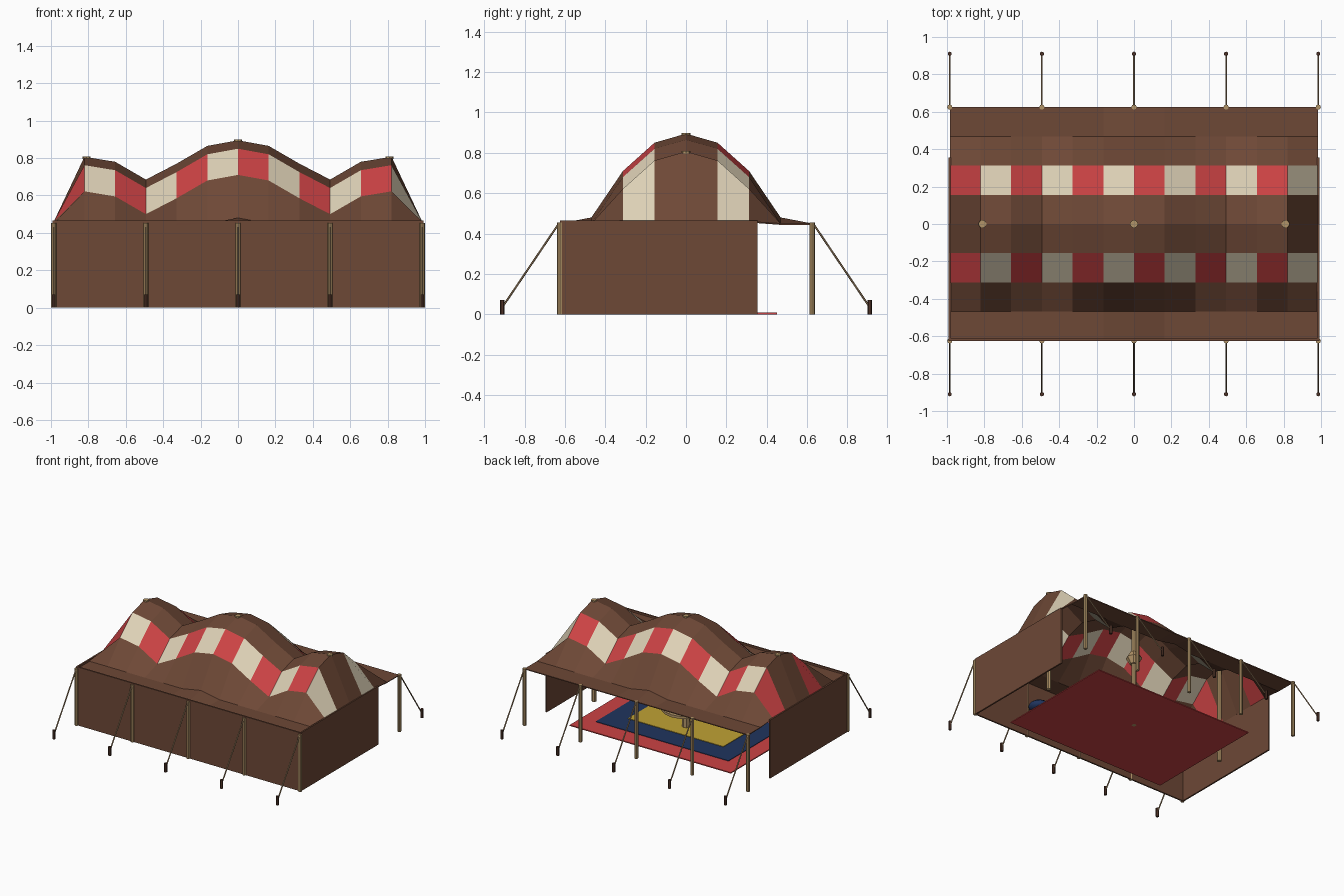
import bpy, bmesh
from mathutils import Vector

if "Cube" in bpy.data.objects:
    bpy.data.objects.remove(bpy.data.objects["Cube"], do_unlink=True)


def material(name, rgb):
    m = bpy.data.materials.new(name)
    m.use_nodes = True
    m.diffuse_color = (*rgb, 1)
    bsdf = next(n for n in m.node_tree.nodes if n.type == 'BSDF_PRINCIPLED')
    bsdf.inputs["Base Color"].default_value = (*rgb, 1)
    return m


BROWN = material("brown canvas", (0.155, 0.065, 0.037))
RED = material("red cloth", (0.60, 0.055, 0.058))
CREAM = material("cream cloth", (0.73, 0.64, 0.47))
WOOD = material("tan wood", (0.45, 0.30, 0.14))
ROPE = material("rope", (0.36, 0.24, 0.13))
STAKE = material("dark wood", (0.075, 0.032, 0.02))
BLUE = material("blue wool", (0.014, 0.034, 0.11))
GOLD = material("gold wool", (0.53, 0.36, 0.035))


def finish(name, bm, *mats):
    mesh = bpy.data.meshes.new(name)
    bm.to_mesh(mesh)
    bm.free()
    for m in mats:
        mesh.materials.append(m)
    ob = bpy.data.objects.new(name, mesh)
    bpy.context.collection.objects.link(ob)
    return ob


def box(name, lo, hi, mat):
    bm = bmesh.new()
    bmesh.ops.create_cube(bm, size=1)
    lo, hi = Vector(lo), Vector(hi)
    for v in bm.verts:
        v.co = (lo + hi) / 2 + v.co * (hi - lo)
    return finish(name, bm, mat)


def rod(name, a, b, r, mat, sides=8, r2=None):
    """Straight cylinder or cone between two points."""
    a, b = Vector(a), Vector(b)
    bm = bmesh.new()
    bmesh.ops.create_cone(bm, cap_ends=True, segments=sides, radius1=r,
                          radius2=r if r2 is None else r2, depth=(b - a).length)
    ob = finish(name, bm, mat)
    ob.location = (a + b) / 2
    ob.rotation_euler = (b - a).to_track_quat('Z', 'Y').to_euler()
    return ob


W, D, EAVE = 0.985, 0.625, 0.45
DX, DY = W / 6, D / 4

# Roof canopy: ridge heights from the centre outwards, dropping row by row
ridge = [0.895, 0.865, 0.77, 0.685, 0.78, 0.807, 0.46]
drop = [0, 0.045, 0.185, 0.415, 1]
bm = bmesh.new()
grid = {}
for i in range(-6, 7):
    for j in range(-4, 5):
        floor = 0.46 if abs(i) == 6 and abs(j) < 3 else EAVE
        z = max(floor, ridge[abs(i)] - drop[abs(j)])
        grid[i, j] = bm.verts.new((i * DX, j * DY, z))
for i in range(-6, 6):
    for j in range(-4, 4):
        f = bm.faces.new([grid[i, j], grid[i + 1, j],
                          grid[i + 1, j + 1], grid[i, j + 1]])
        if j in (-2, 1):
            f.material_index = 1 + i % 2
roof = finish("roof_canopy", bm, BROWN, RED, CREAM)
solid = roof.modifiers.new("cloth thickness", 'SOLIDIFY')
solid.thickness = 0.007

# Canvas walls on three sides
box("front_wall", (-W, -D, 0), (W, -D + 0.012, 0.465), BROWN)
for side, s in (("left", 1), ("right", -1)):
    box(side + "_wall", (s * W - 0.006, -D, 0), (s * W + 0.006, 0.355, 0.465), BROWN)

# Eave posts, guy ropes and ground stakes
for s, row in ((-1, "front"), (1, "back")):
    for k in range(-2, 3):
        x = k * W / 2
        rod(row + "_post", (x, s * D, 0), (x, s * D, EAVE + 0.004), 0.014, WOOD)
        rod(row + "_guy_rope", (x, s * (D + 0.008), EAVE - 0.005),
            (x, s * 0.91, 0.035), 0.005, ROPE, 6)
        rod(row + "_stake", (x, s * 0.91, 0), (x, s * 0.91, 0.07), 0.012, STAKE, 6)

# Main poles poking through the peaks
for x, top in ((-0.81, 0.808), (0, 0.899), (0.81, 0.808)):
    rod("main_pole", (x, 0, 0), (x, 0, top - 0.01), 0.018, WOOD)
    rod("pole_cap", (x, 0, top - 0.012), (x, 0, top), 0.022, WOOD)

# Layered rug
for n, (name, hx, hy, mat) in enumerate((("rug_border", 0.71, 0.5, RED),
                                         ("rug_middle", 0.585, 0.35, BLUE),
                                         ("rug_centre", 0.42, 0.18, GOLD))):
    top = 0.008 + n * 0.004
    box(name, (-hx, -0.05 - hy, top - 0.008), (hx, -0.05 + hy, top), mat)

# Round table around the centre pole, with a lantern above
rod("table_top", (0, 0, 0.155), (0, 0, 0.175), 0.18, WOOD, 16)
rod("table_leg", (0, 0, 0.012), (0, 0, 0.155), 0.03, WOOD)
rod("lantern_lower", (0, 0, 0.51), (0, 0, 0.56), 0.03, WOOD, 8, 0.06)
rod("lantern_upper", (0, 0, 0.56), (0, 0, 0.61), 0.06, WOOD, 8, 0.03)

# Floor cushions
for side, s in (("left", 1), ("right", -1)):
    bm = bmesh.new()
    bmesh.ops.create_uvsphere(bm, u_segments=12, v_segments=8, radius=1)
    for f in bm.faces:
        f.smooth = True
    cushion = finish(side + "_cushion", bm, BLUE)
    cushion.scale = (0.08, 0.08, 0.045)
    cushion.location = (s * 0.64, -0.31, 0.052)
